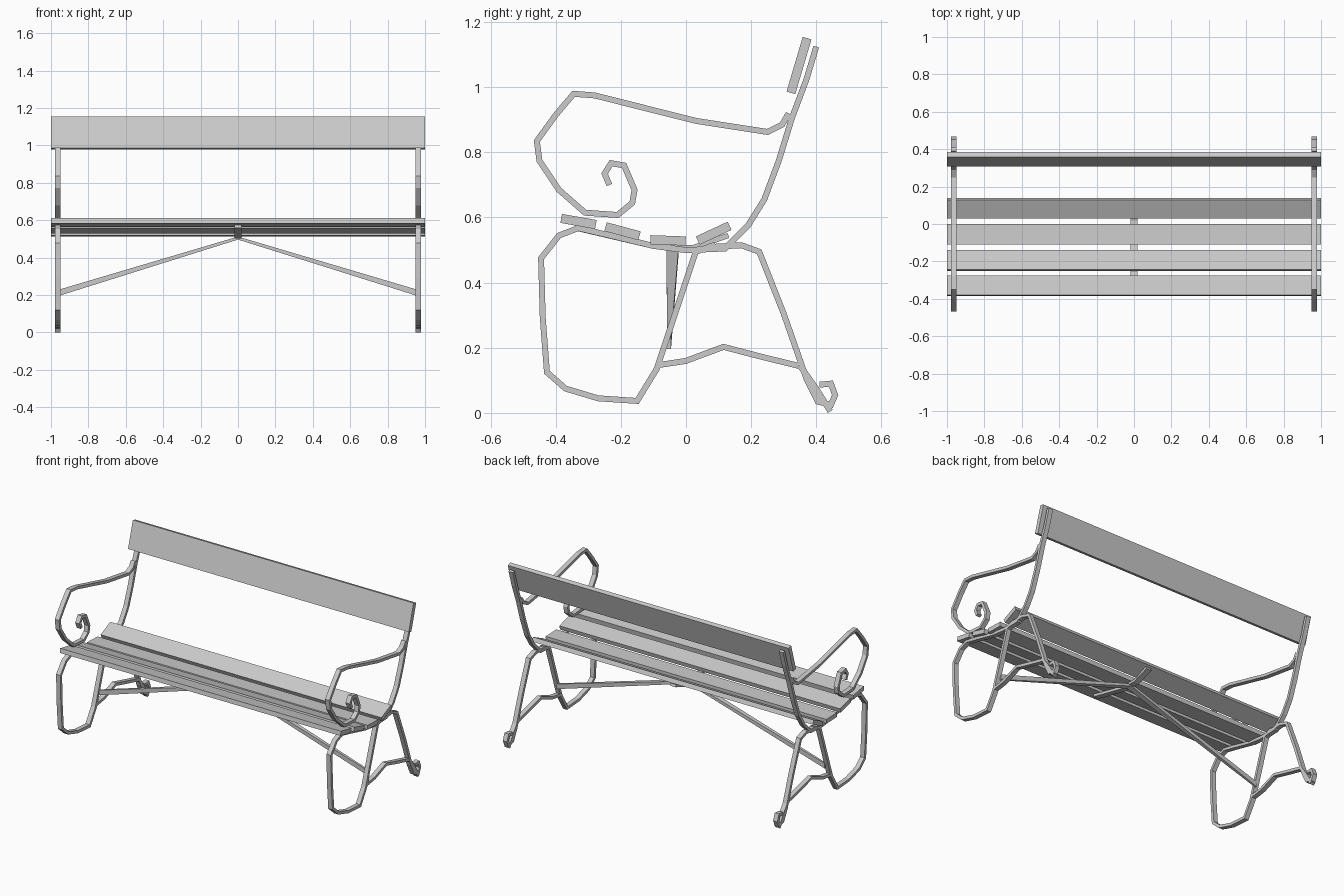
import bpy, bmesh, math
from mathutils import Vector

if "Cube" in bpy.data.objects:
    bpy.data.objects.remove(bpy.data.objects["Cube"])


def make_object(name, bm):
    bmesh.ops.recalc_face_normals(bm, faces=bm.faces[:])
    mesh = bpy.data.meshes.new(name)
    bm.to_mesh(mesh)
    bm.free()
    ob = bpy.data.objects.new(name, mesh)
    bpy.context.collection.objects.link(ob)
    return ob


def loft(name, rings):
    """Skin a list of four-corner sections and cap both ends."""
    bm = bmesh.new()
    rows = [[bm.verts.new(p) for p in ring] for ring in rings]
    for a, b in zip(rows, rows[1:]):
        for i in range(4):
            j = (i + 1) % 4
            bm.faces.new((a[i], a[j], b[j], b[i]))
    bm.faces.new(rows[0])
    bm.faces.new(rows[-1])
    return make_object(name, bm)


def strap(name, path, x, width=0.03, thick=0.018):
    """Flat iron bar following a (y, z) path with mitred bends."""
    pts = [Vector(p) for p in path]
    rings = []
    for i, p in enumerate(pts):
        d0 = (p - pts[i - 1]).normalized() if i else (pts[1] - p).normalized()
        d1 = (pts[i + 1] - p).normalized() if i < len(pts) - 1 else d0
        t = (d0 + d1).normalized()
        n = Vector((-t.y, t.x)) * (thick / 2 / max(t.dot(d0), 0.6))
        a, b = p + n, p - n
        rings.append([(x - width / 2, a.x, a.y), (x + width / 2, a.x, a.y),
                      (x + width / 2, b.x, b.y), (x - width / 2, b.x, b.y)])
    return loft(name, rings)


def slat(name, y, z, depth, angle, thick=0.028):
    bpy.ops.mesh.primitive_cube_add(size=1, location=(0, y, z),
                                    rotation=(math.radians(angle), 0, 0))
    ob = bpy.context.object
    ob.name = name
    ob.scale = (2.0, depth, thick)


# Wooden slats: four for the seat, one for the back
for k, (y, z, a) in enumerate([(-0.33, 0.593, -10), (-0.195, 0.563, -15),
                               (-0.055, 0.535, -2), (0.085, 0.557, 25)]):
    slat(f"seat_slat_{k + 1}", y, z, 0.108, a)
slat("back_slat", 0.347, 1.072, 0.175, 73.5)

# Iron side frame paths (y, z)
frame = {
    "back_post": [(0.40, 1.13), (0.37, 1.03), (0.325, 0.91), (0.285, 0.78), (0.24, 0.66),
                  (0.19, 0.58), (0.12, 0.51), (0.0, 0.505), (-0.10, 0.518),
                  (-0.22, 0.547), (-0.34, 0.575)],
    "armrest": [(0.315, 0.925), (0.295, 0.89), (0.25, 0.868), (0.03, 0.902), (-0.28, 0.98),
                (-0.345, 0.985), (-0.40, 0.92), (-0.458, 0.84), (-0.45, 0.78),
                (-0.39, 0.69), (-0.31, 0.62), (-0.21, 0.613), (-0.165, 0.65),
                (-0.158, 0.69), (-0.19, 0.765), (-0.23, 0.772), (-0.25, 0.74),
                (-0.235, 0.705)],
    "front_leg": [(-0.33, 0.573), (-0.39, 0.55), (-0.445, 0.48), (-0.44, 0.30),
                  (-0.427, 0.13), (-0.37, 0.08), (-0.27, 0.05), (-0.15, 0.042),
                  (-0.09, 0.14), (-0.05, 0.26), (0.0, 0.41), (0.03, 0.50),
                  (0.09, 0.522)],
    "rear_leg": [(0.08, 0.515), (0.17, 0.52), (0.225, 0.50), (0.30, 0.31), (0.37, 0.11),
                 (0.405, 0.04), (0.445, 0.03), (0.458, 0.06), (0.445, 0.095),
                 (0.41, 0.092)],
    "stretcher": [(-0.085, 0.152), (0.0, 0.165), (0.115, 0.208), (0.23, 0.178), (0.345, 0.15)],
    "rear_foot": [(0.35, 0.15), (0.40, 0.08), (0.443, 0.01)],
}
for side, s in (("left", -1), ("right", 1)):
    for part, path in frame.items():
        strap(f"{side}_{part}", path, s * 0.963)
    # Brace twists from upright at the leg to flat under the seat
    loft(f"{side}_brace", [
        [(s * 0.955, -0.058, 0.235), (s * 0.955, -0.046, 0.235),
         (s * 0.955, -0.046, 0.202), (s * 0.955, -0.058, 0.202)],
        [(0, -0.06, 0.518), (0, -0.022, 0.518),
         (0, -0.022, 0.502), (0, -0.06, 0.502)]])

# Centre support under the seat
strap("centre_support", [(-0.34, 0.573), (-0.22, 0.545), (-0.10, 0.517), (0.02, 0.512),
                         (0.13, 0.55)], 0, 0.038, 0.016)

# Drop the feet onto the ground
bpy.context.view_layer.update()
low = min((o.matrix_world @ v.co).z for o in bpy.data.objects for v in o.data.vertices)
for o in bpy.data.objects:
    o.location.z -= low
